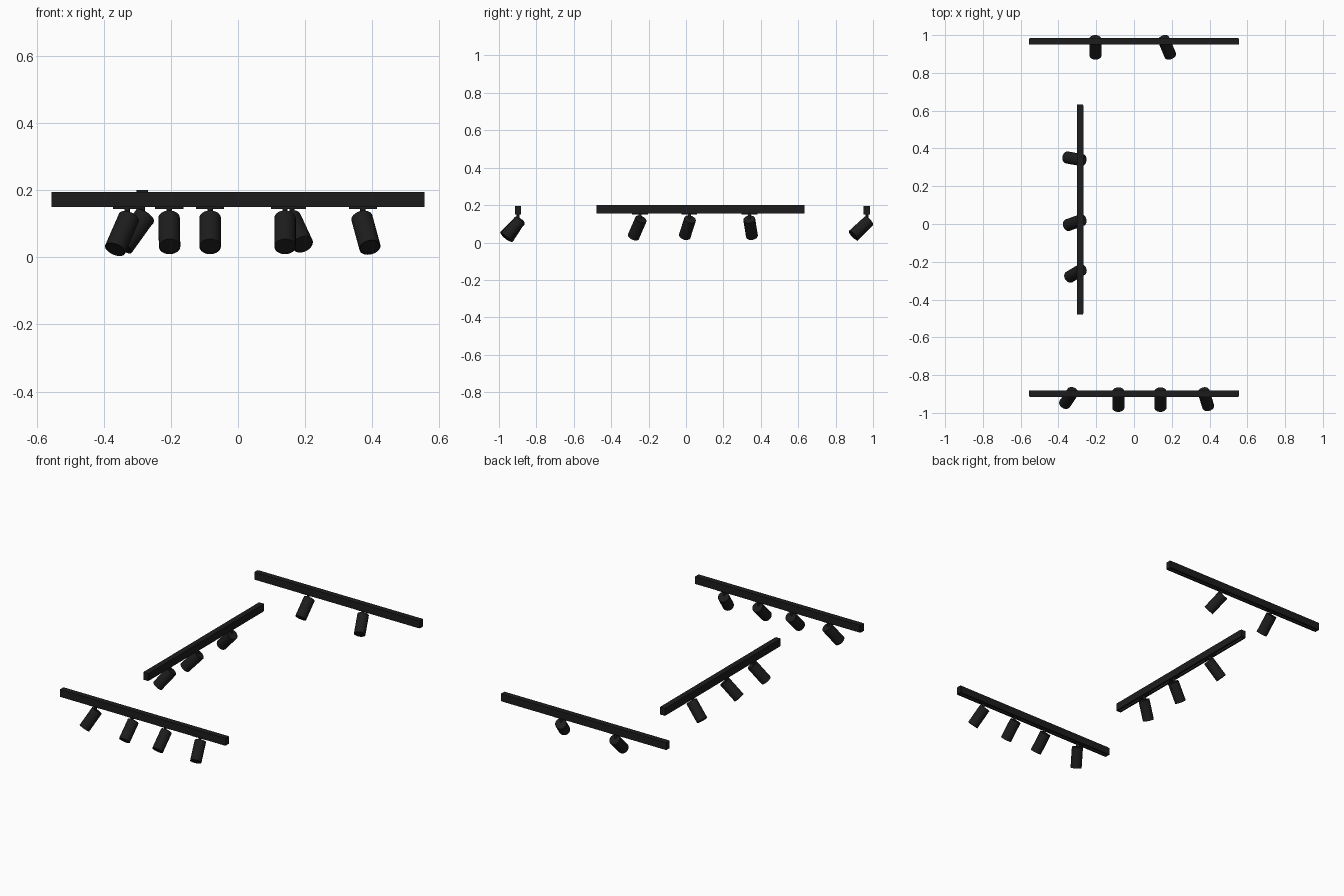
import bpy, bmesh, math
from mathutils import Vector, Matrix

if "Cube" in bpy.data.objects:
    bpy.data.objects.remove(bpy.data.objects["Cube"])

black = bpy.data.materials.new("matte_black")
black.diffuse_color = (0.012, 0.012, 0.012, 1)
black.use_nodes = True
black.node_tree.nodes["Principled BSDF"].inputs["Base Color"].default_value = black.diffuse_color


def finish(bm, name, matrix, smooth=False):
    bmesh.ops.recalc_face_normals(bm, faces=bm.faces)
    me = bpy.data.meshes.new(name)
    bm.to_mesh(me)
    bm.free()
    me.materials.append(black)
    ob = bpy.data.objects.new(name, me)
    bpy.context.collection.objects.link(ob)
    ob.matrix_world = matrix
    if smooth:
        bpy.ops.object.select_all(action='DESELECT')
        ob.select_set(True)
        bpy.context.view_layer.objects.active = ob
        bpy.ops.object.shade_smooth_by_angle(angle=math.radians(35))
    return ob


def box(name, size, centre, matrix):
    bm = bmesh.new()
    bmesh.ops.create_cube(bm, size=1, matrix=Matrix.Translation(centre) @ Matrix.Diagonal((*size, 1)))
    return finish(bm, name, matrix)


def lathe(name, profile, matrix, steps=32):
    bm = bmesh.new()
    vs = [bm.verts.new((r, 0, z)) for r, z in profile]
    es = [bm.edges.new(p) for p in zip(vs, vs[1:])]
    bmesh.ops.spin(bm, geom=vs + es, cent=(0, 0, 0), axis=(0, 0, 1),
                   angle=math.tau, steps=steps, use_duplicate=False)
    bmesh.ops.remove_doubles(bm, verts=bm.verts, dist=1e-5)
    return finish(bm, name, matrix, True)


HALF, W, H = 0.556, 0.017, 0.045      # rail half length, half width, height
CAP = 0.006


def rail(name, matrix):
    # channel section, open along the underside
    s, d = 0.008, 0.014
    section = [(-W, 0), (-s, 0), (-s, d), (s, d), (s, 0), (W, 0), (W, H), (-W, H)]
    bm = bmesh.new()
    f = bm.faces.new([bm.verts.new((-HALF + CAP, y, z)) for y, z in section])
    ext = bmesh.ops.extrude_face_region(bm, geom=[f])
    bmesh.ops.translate(bm, vec=(2 * (HALF - CAP), 0, 0),
                        verts=[v for v in ext["geom"] if isinstance(v, bmesh.types.BMVert)])
    finish(bm, name, matrix)
    for side, sx in (("start", -1), ("finish", 1)):
        box(f"{name}_{side}_cap", (CAP, 2 * W - 0.003, H),
            (sx * (HALF - CAP / 2), 0, H / 2), matrix)


# lamp body along +z: closed rear, shallow recessed lens at the front
BODY = [(0, -0.017), (0.030, -0.017), (0.032, -0.015), (0.032, 0.105),
        (0.029, 0.105), (0.029, 0.102), (0, 0.102)]
STEM = [(0, 0), (0.008, 0), (0.008, -0.045), (0, -0.045)]


def spot(name, matrix, along, heading, tilt):
    # heading: degrees from -y towards +x, tilt: degrees from straight down
    box(name + "_adapter", (0.084, 0.0158, 0.018), (along, 0, 0.003), matrix)
    base = matrix @ Vector((along, 0, 0))
    lathe(name + "_stem", STEM, Matrix.Translation(base), 16)
    a, t = math.radians(heading), math.radians(tilt)
    aim = Vector((math.sin(t) * math.sin(a), -math.sin(t) * math.cos(a), -math.cos(t)))
    lathe(name + "_lamp", BODY, Matrix.Translation(base - Vector((0, 0, 0.043)))
          @ aim.to_track_quat('Z', 'Y').to_matrix().to_4x4())


# each rail: position, turn, and lamps as (distance along, heading, tilt)
TRACKS = {
    "front": ((0, -0.898, 0.149), 0,
              [(-0.33, -34, 38), (-0.083, 0, 45), (0.14, 0, 45), (0.372, 17, 43)]),
    "back": ((0, 0.967, 0.149), 0, [(-0.205, 1, 45), (0.161, 23, 50)]),
    "side": ((-0.285, 0.077, 0.155), 90,
             [(-0.323, -59, 40), (-0.059, -70, 43), (0.263, -100, 43)]),
}
for key, (pos, turn, lamps) in TRACKS.items():
    m = Matrix.Translation(pos) @ Matrix.Rotation(math.radians(turn), 4, 'Z')
    rail(key + "_rail", m)
    for i, lamp in enumerate(lamps, 1):
        spot(f"{key}_spot_{i}", m, *lamp)
